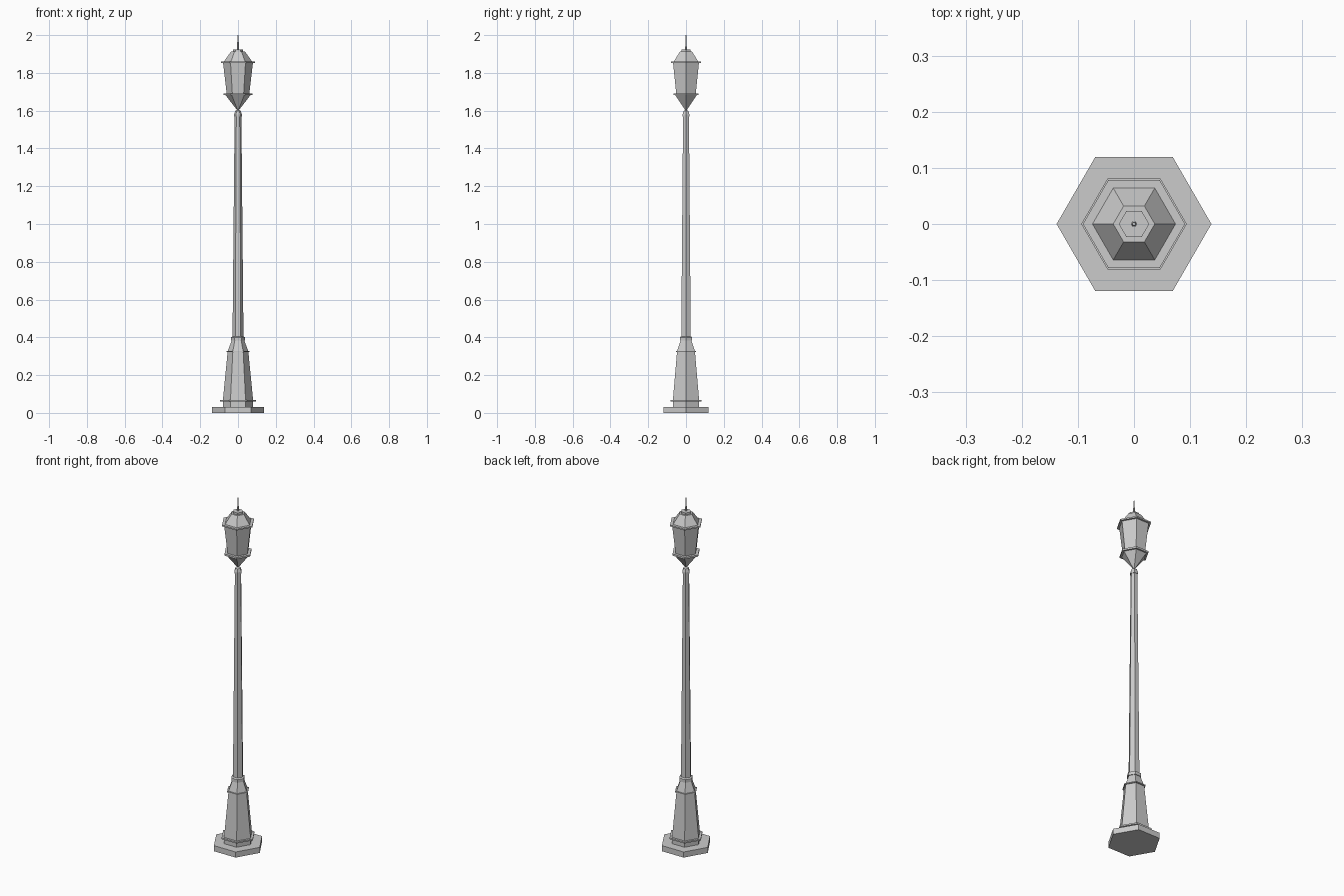
import bpy, bmesh, math

if "Cube" in bpy.data.objects:
    bpy.data.objects.remove(bpy.data.objects["Cube"])

SIDES = 6

def lathe(name, profile):
    """Six-sided solid from (radius, z) pairs, with capped ends."""
    bm = bmesh.new()
    rings = []
    for r, z in profile:
        rings.append([bm.verts.new((r * math.cos(math.tau * i / SIDES),
                                    r * math.sin(math.tau * i / SIDES), z))
                      for i in range(SIDES)])
    for a, b in zip(rings, rings[1:]):
        for i in range(SIDES):
            j = (i + 1) % SIDES
            bm.faces.new((a[i], a[j], b[j], b[i]))
    bm.faces.new(rings[0][::-1])
    bm.faces.new(rings[-1])
    bmesh.ops.recalc_face_normals(bm, faces=bm.faces)
    mesh = bpy.data.meshes.new(name)
    bm.to_mesh(mesh)
    bm.free()
    obj = bpy.data.objects.new(name, mesh)
    bpy.context.collection.objects.link(obj)
    return obj

# Ground slab and stepped pedestal
lathe("base_slab", [(0.138, 0), (0.138, 0.032)])
lathe("pedestal", [
    (0.08, 0.032), (0.08, 0.06), (0.094, 0.06), (0.094, 0.068), (0.08, 0.068),
    (0.055, 0.322), (0.062, 0.322), (0.062, 0.328), (0.054, 0.328),
    (0.034, 0.382)])

# Tapering pole with collars at both ends
lathe("pole", [
    (0.034, 0.382), (0.038, 0.382), (0.038, 0.4), (0.029, 0.405),
    (0.018, 1.57), (0.021, 1.57), (0.021, 1.58), (0.015, 1.598),
    (0.004, 1.604)])

# Lantern cup, lower rim, glass and upper rim
lathe("lantern_cup", [(0.004, 1.602), (0.066, 1.682)])
lathe("lower_rim", [(0.077, 1.682), (0.077, 1.692)])
lathe("lantern_glass", [(0.06, 1.692), (0.079, 1.853)])
lathe("upper_rim", [(0.091, 1.853), (0.091, 1.861)])

# Roof, cap and spike
lathe("roof", [(0.074, 1.861), (0.037, 1.913)])
lathe("roof_cap", [(0.027, 1.913), (0.027, 1.924)])
lathe("spike", [(0.005, 1.924), (0.003, 2.0)])
